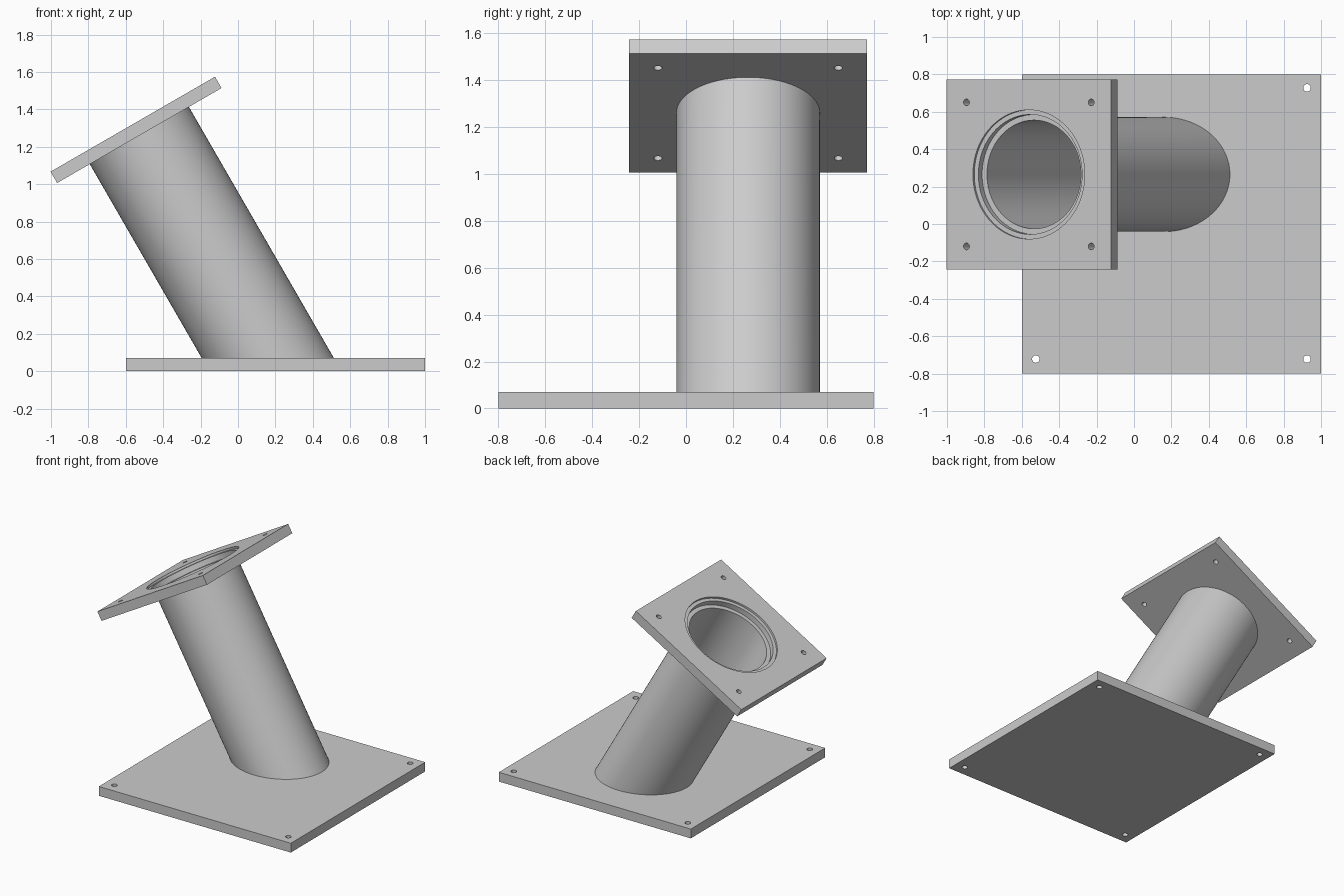
import bpy, bmesh, math
from mathutils import Matrix, Vector

old = bpy.data.objects.get("Cube")
if old:
    bpy.data.objects.remove(old, do_unlink=True)

grey = bpy.data.materials.new("plain_grey")
grey.use_nodes = True
colour = (0.6, 0.6, 0.6, 1)
grey.diffuse_color = colour
grey.node_tree.nodes["Principled BSDF"].inputs["Base Color"].default_value = colour

THICK = 0.07
TILT = math.radians(-30)
# Frame of the tilted flange: origin at the middle of its underside
FRAME = Matrix.Translation((-0.5275, 0.265, 1.26)) @ Matrix.Rotation(TILT, 4, 'Y')


def finish(name, bm):
    mesh = bpy.data.meshes.new(name)
    bmesh.ops.recalc_face_normals(bm, faces=bm.faces)
    bm.to_mesh(mesh)
    bm.free()
    mesh.materials.append(grey)
    obj = bpy.data.objects.new(name, mesh)
    bpy.context.collection.objects.link(obj)
    return obj


def select(obj):
    bpy.ops.object.select_all(action='DESELECT')
    obj.select_set(True)
    bpy.context.view_layer.objects.active = obj


def plate(name, size, centre):
    bm = bmesh.new()
    place = Matrix.Translation((*centre, THICK / 2)) @ Matrix.Diagonal((size, size, THICK, 1))
    bmesh.ops.create_cube(bm, size=1, matrix=place)
    return finish(name, bm)


def drill(obj, x, y, radius, low, high, sides):
    """Cut a vertical round hole between two heights."""
    bm = bmesh.new()
    bmesh.ops.create_cone(bm, cap_ends=True, segments=sides, radius1=radius, radius2=radius,
                          depth=high - low, matrix=Matrix.Translation((x, y, (low + high) / 2)))
    cutter = finish("hole_cutter", bm)
    cutter.hide_render = True
    mod = obj.modifiers.new("hole", 'BOOLEAN')
    mod.operation = 'DIFFERENCE'
    mod.solver = 'EXACT'
    mod.object = cutter
    select(obj)
    bpy.ops.object.modifier_apply(modifier=mod.name)
    bpy.data.objects.remove(cutter, do_unlink=True)


def bolt_holes(obj, centre, offset, radius):
    for sx in (-1, 1):
        for sy in (-1, 1):
            drill(obj, centre[0] + sx * offset, centre[1] + sy * offset,
                  radius, -0.1, 0.2, 24)


def smooth(obj):
    select(obj)
    bpy.ops.object.shade_smooth_by_angle(angle=math.radians(30))


# Base plate with corner bolt holes
base = plate("base_plate", 1.6, (0.2, 0))
bolt_holes(base, (0.2, 0.003), 0.725, 0.02)
smooth(base)

# Tilted flange with bolt holes and a stepped bore
flange = plate("top_flange", 1.015, (0, 0))
bolt_holes(flange, (0, 0), 0.385, 0.018)
for radius, low in ((0.29, -0.1), (0.32, 0.015), (0.345, 0.055)):
    drill(flange, 0, 0, radius, low, 0.2, 96)
flange.data.transform(FRAME)
smooth(flange)

# Slanted pipe: its upper end is square, its lower end meets the base plate
bm = bmesh.new()
axis = FRAME.to_3x3() @ Vector((0, 0, 1))
SIDES = 96
rings = []
for radius, at_base in ((0.306, False), (0.306, True), (0.29, True), (0.29, False)):
    ring = []
    for i in range(SIDES):
        a = math.tau * i / SIDES
        p = FRAME @ Vector((radius * math.cos(a), radius * math.sin(a), 0))
        if at_base:
            p -= axis * ((p.z - THICK) / axis.z)
        ring.append(bm.verts.new(p))
    rings.append(ring)
for r in range(4):
    a, b = rings[r], rings[(r + 1) % 4]
    for i in range(SIDES):
        j = (i + 1) % SIDES
        bm.faces.new((a[i], a[j], b[j], b[i]))
smooth(finish("slanted_pipe", bm))
